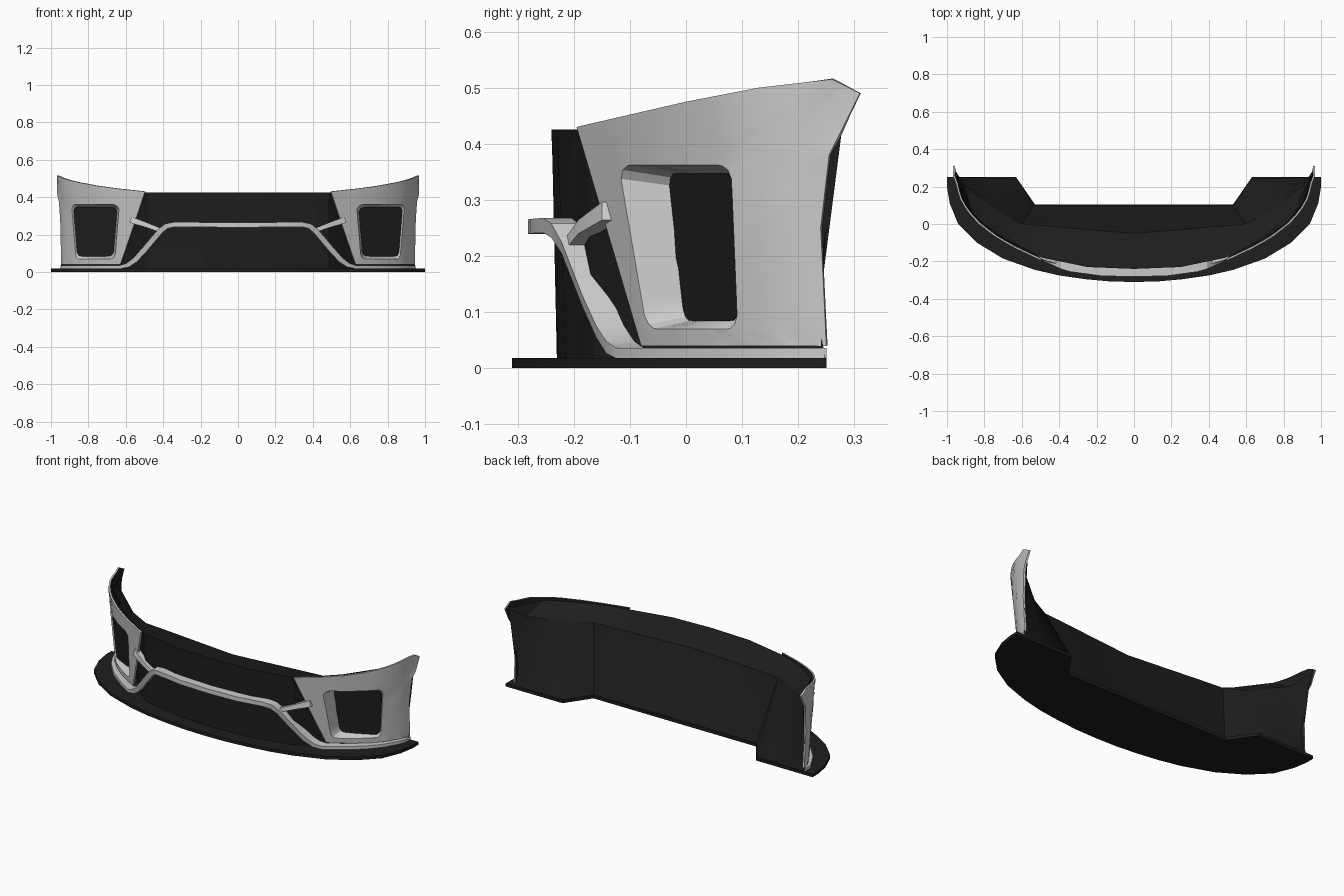
import bpy, bmesh, math
from mathutils import Vector

if "Cube" in bpy.data.objects:
    bpy.data.objects.remove(bpy.data.objects["Cube"], do_unlink=True)


def material(name, grey):
    m = bpy.data.materials.new(name)
    m.use_nodes = True
    m.diffuse_color = (grey, grey, grey, 1)
    m.node_tree.nodes["Principled BSDF"].inputs["Base Color"].default_value = (grey, grey, grey, 1)
    return m


SILVER = material("silver paint", 0.6)
BLACK = material("matt black", 0.013)


def lerp_table(table, k):
    """Piecewise linear lookup in a list of (key, value) pairs."""
    for (k0, v0), (k1, v1) in zip(table, table[1:]):
        if k <= k1:
            return v0 + (v1 - v0) * max(0, (k - k0) / (k1 - k0))
    return table[-1][1]


def along(points, t):
    """Point at t in 0..1 on a polyline, each segment an equal share."""
    f = t * (len(points) - 1)
    i = min(int(f), len(points) - 2)
    return Vector(points[i]).lerp(Vector(points[i + 1]), f - i)


def build(name, rings, mats, closed=True, caps=False, thickness=0, mirror=True, tidy=False):
    """Skin a row of point rings, then mirror the part across x = 0."""
    bm = bmesh.new()
    rows = [[bm.verts.new(p) for p in ring] for ring in rings]
    n = len(rows[0])
    for a, b in zip(rows, rows[1:]):
        for i in range(n if closed else n - 1):
            j = (i + 1) % n
            bm.faces.new((a[i], a[j], b[j], b[i]))
    if caps:
        bm.faces.new(rows[-1])
        if not mirror or len(rows) == 1 or abs(rings[0][0][0]) > 0.01:
            bm.faces.new(rows[0][::-1])
    if tidy:
        bmesh.ops.remove_doubles(bm, verts=bm.verts, dist=0.0005)
        bmesh.ops.recalc_face_normals(bm, faces=bm.faces)
    mesh = bpy.data.meshes.new(name)
    bm.to_mesh(mesh)
    bm.free()
    ob = bpy.data.objects.new(name, mesh)
    bpy.context.collection.objects.link(ob)
    for m in mats:
        mesh.materials.append(m)
    if thickness:
        s = ob.modifiers.new("thickness", "SOLIDIFY")
        s.thickness, s.offset, s.material_offset = thickness, -1, 1
    if mirror:
        m = ob.modifiers.new("mirror", "MIRROR")
        m.merge_threshold = 0.001
    bpy.ops.object.select_all(action="DESELECT")
    ob.select_set(True)
    bpy.context.view_layer.objects.active = ob
    bpy.ops.object.convert(target="MESH")
    bpy.ops.object.shade_smooth_by_angle(angle=math.radians(25))
    return ob


# Splitter: flat curved plate under everything
outline = [(0, -.31), (.13, -.307), (.26, -.295), (.4, -.275), (.53, -.245), (.7, -.185), (.84, -.1),
           (.94, .0), (.985, .11), (1, .2), (1, .25), (.63, .25), (.53, .105), (0, .105)]
full = outline + [(-x, y) for x, y in outline[-2:0:-1]]
build("splitter", [[(x, y, z) for x, y in full] for z in (0, .018)], [BLACK],
      caps=True, mirror=False, tidy=True)

# Body core: stations of front foot, front middle, front top, back top, back low, back foot
stations = [
    [(0, -.23, .01), (0, -.238, .37), (0, -.24, .425), (0, -.05, .38), (0, .1, .01), (0, .105, 0)],
    [(.25, -.215, .01), (.25, -.227, .37), (.25, -.23, .425), (.25, -.03, .383), (.25, .1, .01), (.25, .105, 0)],
    [(.48, -.165, .01), (.48, -.176, .37), (.49, -.18, .425), (.5, -.008, .385), (.44, .1, .01), (.44, .105, 0)],
    [(.59, -.08, .01), (.58, -.085, .37), (.6, -.125, .44), (.6, 0, .385), (.53, .1, .01), (.53, .105, 0)],
    [(.72, .08, .01), (.72, .04, .37), (.72, -.05, .455), (.73, .07, .385), (.63, .245, .01), (.63, .25, 0)],
    [(.87, .15, .01), (.87, .13, .38), (.87, .08, .48), (.9, .2, .42), (.78, .23, .04), (.8, .25, .01)],
    [(.93, .22, .01), (.94, .24, .38), (.955, .28, .485), (.955, .285, .48), (.94, .235, .09), (.95, .25, .01)],
]
build("body_core", stations, [BLACK], caps=True, tidy=True)

# Corner panels: skin between a rounded window and the panel edge, given as (y, z)
PLAN = [(-.2, .47), (-.155, .56), (-.112, .65), (-.05, .75), (.015, .83), (.08, .89),
        (.16, .935), (.25, .955), (.28, .968)]


def on_panel(p):
    y, z = p
    return Vector((lerp_table(PLAN, y - .13 * (.36 - z)), y, z))


EDGE = [
    [(-.195, .43), (-.1, .452), (0, .475), (.13, .5), (.26, .515)],
    [(.26, .515), (.31, .49), (.255, .38), (.24, .25), (.25, .04)],
    [(.25, .04), (-.08, .04)],
    [(-.08, .04), (-.195, .43)],
]
WINDOW = [Vector(c) for c in ((-.12, .362), (.08, .362), (.092, .07), (-.07, .07))]
SQUARE = [(-1, 1), (1, 1), (1, -1), (-1, -1), (-1, 1)]
STEPS, RADIUS = 12, 0.2


def window_point(side, t):
    p = Vector(SQUARE[side]).lerp(Vector(SQUARE[side + 1]), t)
    lim = 1 - RADIUS
    q = Vector([max(-lim, min(lim, c)) for c in p])
    p = q + (p - q).normalized() * RADIUS
    top = WINDOW[0].lerp(WINDOW[1], (p.x + 1) / 2)
    low = WINDOW[3].lerp(WINDOW[2], (p.x + 1) / 2)
    return low.lerp(top, (p.y + 1) / 2)


slots = [(s, i / STEPS) for s in range(4) for i in range(STEPS)]
inner = [window_point(s, t) for s, t in slots]
outer = [along(EDGE[s], t) for s, t in slots]
skin = [[on_panel(a.lerp(b, k / 4)) for a, b in zip(inner, outer)] for k in range(5)]


def recess(p):
    depth = .085 * max(0, 1 - (p.y + .12) / .2) + .006
    return Vector((p.x + (.77 - p.x) * .08, p.y + depth, p.z + (.215 - p.z) * .1))


duct = [recess(p) for p in skin[0]]
build("corner_panel", [duct] + skin, [SILVER, BLACK], thickness=.01)

# Dark plate closing each window
plate_front = [p + Vector((0, -.003, 0)) for p in duct]
build("window_plate", [duct, plate_front], [BLACK], caps=True, tidy=True)


# Trim blades: bars swept along a path of (x, front y, middle z)
def blade(name, path, heights, depth):
    pts = [Vector(p) for p in path]
    rings = []
    for i, p in enumerate(pts):
        d = pts[min(i + 1, len(pts) - 1)] - pts[max(i - 1, 0)]
        up = Vector((-d.z, 0, d.x))
        up = up.normalized() * heights[min(i, len(heights) - 1)] / 2
        if up.z < 0:
            up = -up
        if p.x == 0:
            up.x = 0
        back = Vector((0, depth, 0))
        rings.append([p + up, p + up + back, p - up + back, p - up])
    build(name, rings, [SILVER], caps=True, tidy=True)


blade("lower_trim",
      [(0, -.282, .252), (.18, -.277, .253), (.34, -.255, .255), (.385, -.24, .245), (.42, -.222, .215),
       (.5, -.185, .12), (.55, -.16, .065), (.59, -.142, .037), (.63, -.125, .027), (.72, -.068, .027),
       (.82, .01, .027), (.89, .09, .027), (.93, .16, .027), (.948, .2, .027)],
      [.026, .026, .026, .028, .03, .03, .028, .024, .018], .05)
blade("side_strut", [(.41, -.215, .222), (.49, -.192, .252), (.575, -.15, .28)], [.022, .026, .034], .035)
